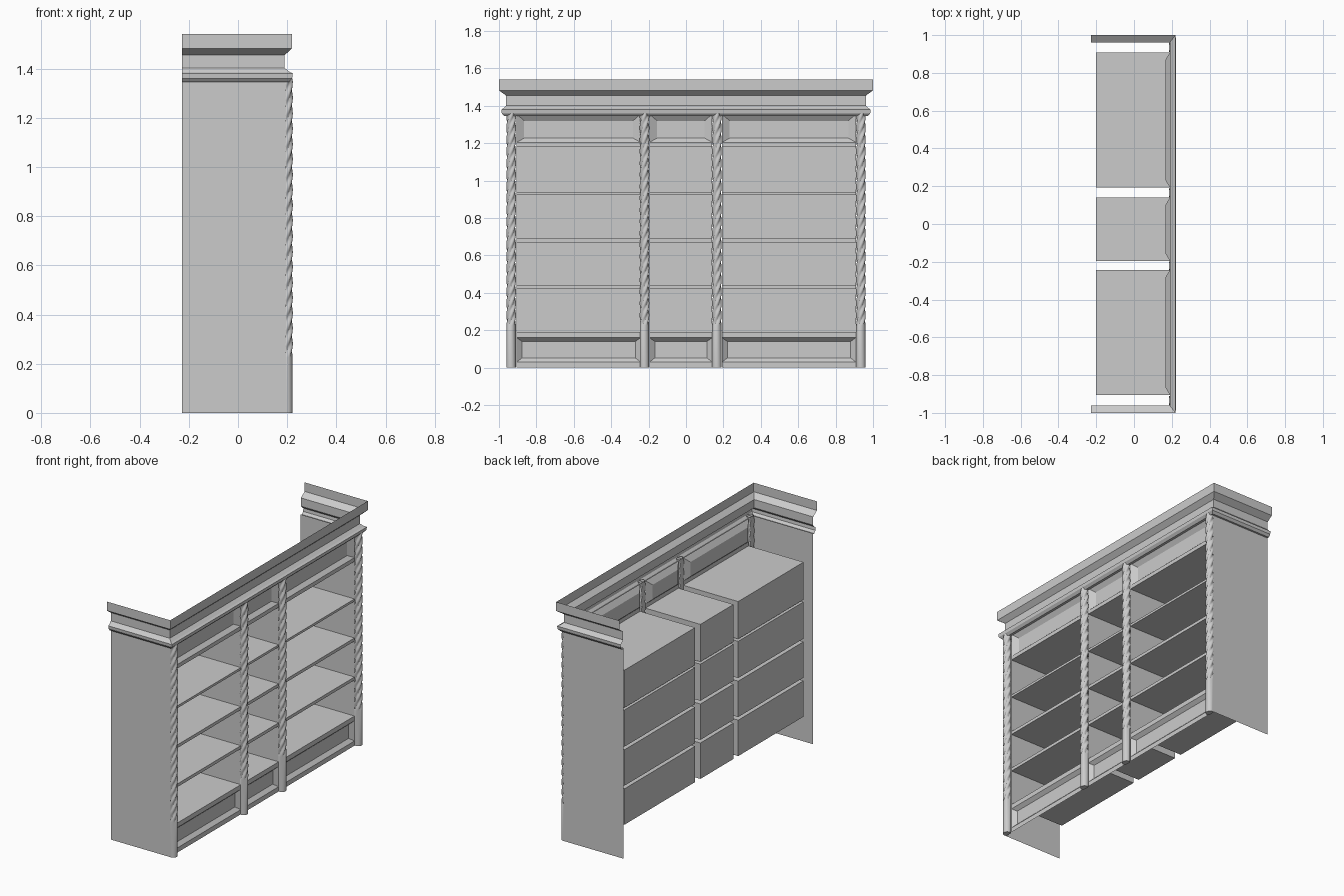
import bpy, math

if "Cube" in bpy.data.objects:
    bpy.data.objects.remove(bpy.data.objects["Cube"])

BACK, FRONT, SIDE = -0.228, 0.19, 0.96
BAYS = [(-0.905, -0.243), (-0.195, 0.14), (0.193, 0.908)]
CELLS = [(0.19, 0.42), (0.44, 0.67), (0.69, 0.925), (0.94, 1.18)]


def make(name, verts, faces, smooth=False):
    me = bpy.data.meshes.new(name)
    me.from_pydata(verts, [], faces)
    ob = bpy.data.objects.new(name, me)
    bpy.context.collection.objects.link(ob)
    if smooth:
        bpy.context.view_layer.objects.active = ob
        ob.select_set(True)
        bpy.ops.object.shade_smooth_by_angle(angle=math.radians(40))
        ob.select_set(False)
    return ob


def rect(x, y0, y1, z0, z1):
    return [(x, y0, z0), (x, y1, z0), (x, y1, z1), (x, y0, z1)]


RING = [(i, (i + 1) % 4, (i + 1) % 4 + 4, i + 4) for i in range(4)]


def open_box(name, front, back):
    """Box or bevelled recess opening towards the front."""
    return make(name, front + back, RING + [(4, 5, 6, 7)])


def front_strip(name, y0, y1, z0, z1):
    return make(name, rect(FRONT, y0, y1, z0, z1), [(0, 1, 2, 3)])


# Outer side panels
for label, s in (("left", -1), ("right", 1)):
    y = s * SIDE
    f = (0, 1, 2, 3) if s < 0 else (3, 2, 1, 0)
    make("side_panel_" + label,
         [(BACK, y, 0), (0.195, y, 0), (0.195, y, 1.35), (BACK, y, 1.35)], [f])

for b, (y0, y1) in enumerate(BAYS):
    # Open compartments, and the shelf edges between them
    for c, (z0, z1) in enumerate(CELLS):
        open_box(f"compartment_{b}_{c}", rect(FRONT, y0, y1, z0, z1),
                 rect(-0.2, y0, y1, z0, z1))
    for c in range(3):
        front_strip(f"shelf_edge_{b}_{c}", y0, y1, CELLS[c][1], CELLS[c + 1][0])
    # Frame rails
    for label, z0, z1 in (("bottom", 0, 0.03), ("base", 0.16, 0.19), ("top", 1.18, 1.205)):
        front_strip(f"{label}_rail_{b}", y0, y1, z0, z1)
    # Bevelled recessed panels
    open_box(f"base_panel_{b}", rect(FRONT, y0, y1, 0.03, 0.16),
             rect(0.168, y0 + 0.028, y1 - 0.028, 0.052, 0.14))
    open_box(f"frieze_panel_{b}", rect(FRONT, y0, y1, 1.205, 1.355),
             rect(0.166, y0 + 0.04, y1 - 0.04, 1.227, 1.32))


# Rope-twist columns with a plain foot
def column(name, yc, n=32, cx=0.197, r=0.025, lead=0.25):
    levels = [(0, False), (0.225, False)]
    levels += [(0.235 + i * (1.36 - 0.235) / 100, True) for i in range(101)]
    verts, faces = [], []
    for z, twist in levels:
        for i in range(n):
            a = 2 * math.pi * i / n
            rr = r
            if twist:
                rr = 0.017 + 0.009 * abs(math.sin(2 * (a - 2 * math.pi * z / lead)))
            verts.append((max(cx + rr * math.cos(a), 0.185), yc + rr * math.sin(a), z))
    for k in range(len(levels) - 1):
        for i in range(n):
            j = (i + 1) % n
            faces.append((k * n + i, k * n + j, k * n + n + j, k * n + n + i))
    faces.append(tuple(reversed(range(n))))
    make(name, verts, faces, True)


for i, y in enumerate((-0.935, -0.222, 0.165, 0.935)):
    column(f"twisted_column_{i}", y)

# Cornice: profile (front overhang, side overhang, height) swept round three sides
PROFILE = [(0.0, 0.0, 1.345), (0.016, 0.012, 1.345), (0.03, 0.025, 1.36),
           (0.033, 0.027, 1.38), (0.02, 0.017, 1.386), (0.0, 0.002, 1.402),
           (0.0, 0.002, 1.455), (0.03, 0.04, 1.482), (0.03, 0.04, 1.54)]
verts, faces = [], []
for dx, dy, z in PROFILE:
    x, y = FRONT + dx, SIDE + dy
    verts += [(BACK, -y, z), (x, -y, z), (x, y, z), (BACK, y, z)]
for k in range(len(PROFILE) - 1):
    for i in range(3):
        a = k * 4 + i
        faces.append((a, a + 1, a + 5, a + 4))
make("cornice", verts, faces)
